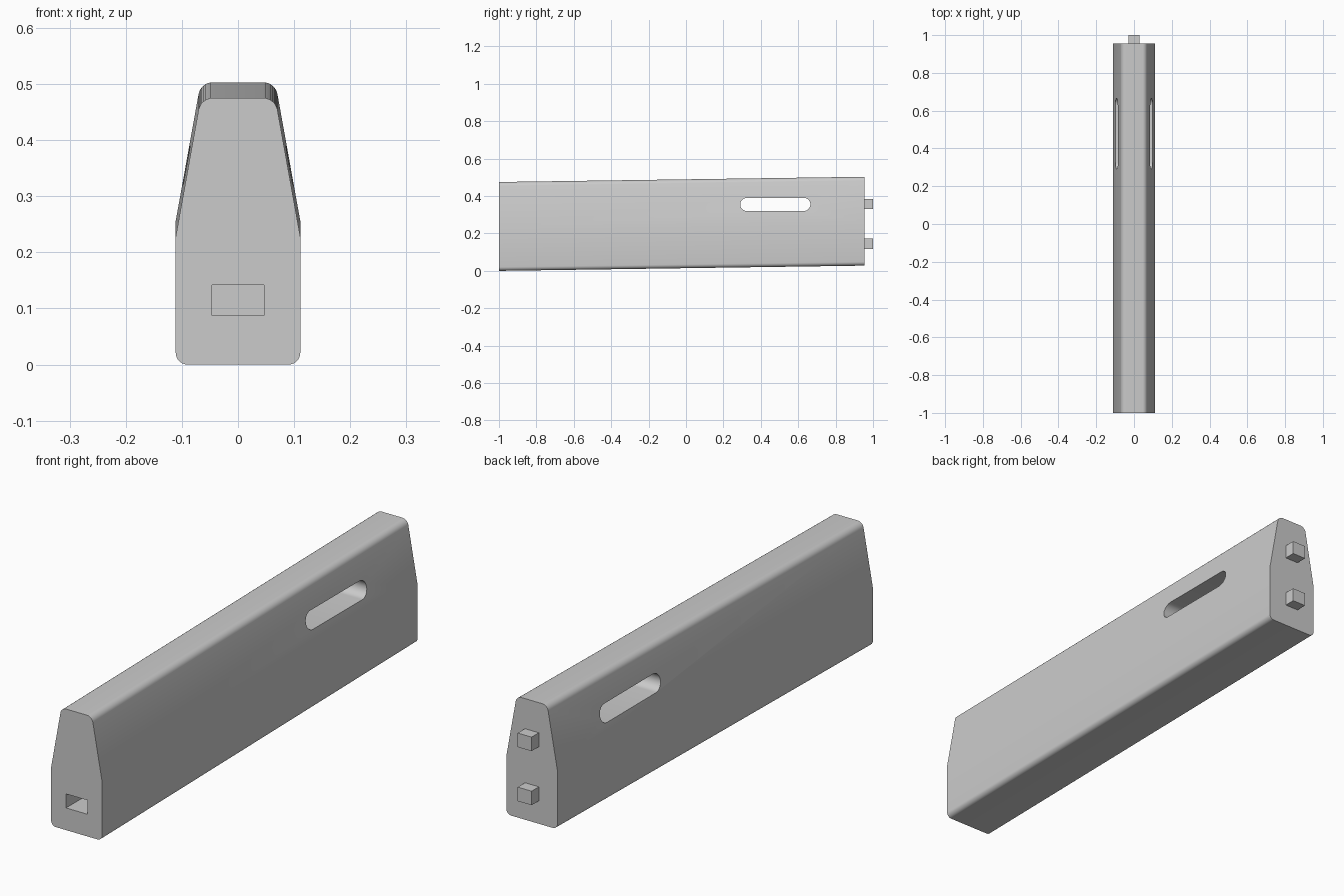
import bpy, bmesh, math
from mathutils import Matrix, Vector

if "Cube" in bpy.data.objects:
    bpy.data.objects.remove(bpy.data.objects["Cube"], do_unlink=True)

FRONT, BACK, RISE = -1.0, 0.955, 0.028

grey = bpy.data.materials.new("plain_grey")
grey.use_nodes = True
grey.diffuse_color = (0.6, 0.6, 0.6, 1)
grey.node_tree.nodes["Principled BSDF"].inputs["Base Color"].default_value = (0.6, 0.6, 0.6, 1)


def add_object(name, bm):
    bmesh.ops.recalc_face_normals(bm, faces=bm.faces)
    mesh = bpy.data.meshes.new(name)
    bm.to_mesh(mesh)
    bm.free()
    mesh.materials.append(grey)
    obj = bpy.data.objects.new(name, mesh)
    bpy.context.collection.objects.link(obj)
    return obj


def prism(points, depth):
    """Extrude a closed outline of 3D points along a vector."""
    bm = bmesh.new()
    face = bm.faces.new([bm.verts.new(p) for p in points])
    out = bmesh.ops.extrude_face_region(bm, geom=[face], use_keep_orig=True)
    moved = [v for v in out["geom"] if isinstance(v, bmesh.types.BMVert)]
    bmesh.ops.translate(bm, verts=moved, vec=depth)
    return bm


def box(name, low, high):
    bm = bmesh.new()
    low, high = Vector(low), Vector(high)
    bmesh.ops.create_cube(bm, size=1, matrix=Matrix.Translation((low + high) / 2)
                          @ Matrix.Diagonal((high - low).to_4d()))
    return add_object(name, bm)


# Beam: tapered cross-section with rounded long corners
half = [(0.111, 0), (0.111, 0.228), (0.0665, 0.475)]
outline = half + [(-x, z) for x, z in reversed(half)]
bm = prism([(x, FRONT, z) for x, z in outline], (0, BACK - FRONT, 0))
corners = [e for e in bm.edges
           if abs(e.verts[0].co.y - e.verts[1].co.y) > 1
           and not 0.1 < e.verts[0].co.z < 0.4]
bmesh.ops.bevel(bm, geom=corners, offset=0.021, segments=8, profile=0.5, affect='EDGES')
# Slight rise towards the back
for v in bm.verts:
    v.co.z += RISE * (v.co.y - FRONT) / (BACK - FRONT)
beam = add_object("beam", bm)

# Cutters: rounded slot through the sides, and the front socket
radius = 0.035
slot = []
for centre, start in ((0.63, -math.pi / 2), (0.325, math.pi / 2)):
    for i in range(17):
        a = start + math.pi * i / 16
        slot.append((-0.2, centre + radius * math.cos(a), 0.355 + radius * math.sin(a)))
cutters = [add_object("slot_cutter", prism(slot, (0.4, 0, 0))),
           box("socket_cutter", (-0.046, -1.1, 0.087), (0.046, -0.8, 0.142))]
bpy.context.view_layer.objects.active = beam
for cutter in cutters:
    cutter.hide_render = True
    cut = beam.modifiers.new(cutter.name, 'BOOLEAN')
    cut.operation = 'DIFFERENCE'
    cut.solver = 'EXACT'
    cut.object = cutter
    bpy.ops.object.modifier_apply(modifier=cut.name)
    bpy.data.objects.remove(cutter, do_unlink=True)

# Soft shading across the rounded corners, crisp end faces
bpy.ops.object.select_all(action='DESELECT')
beam.select_set(True)
bpy.ops.object.shade_smooth_by_angle(angle=math.radians(30))

# Two pegs on the back end
for name, z in (("lower_peg", 0.118), ("upper_peg", 0.33)):
    box(name, (-0.03, BACK - 0.01, z), (0.03, 1.0, z + 0.055))
